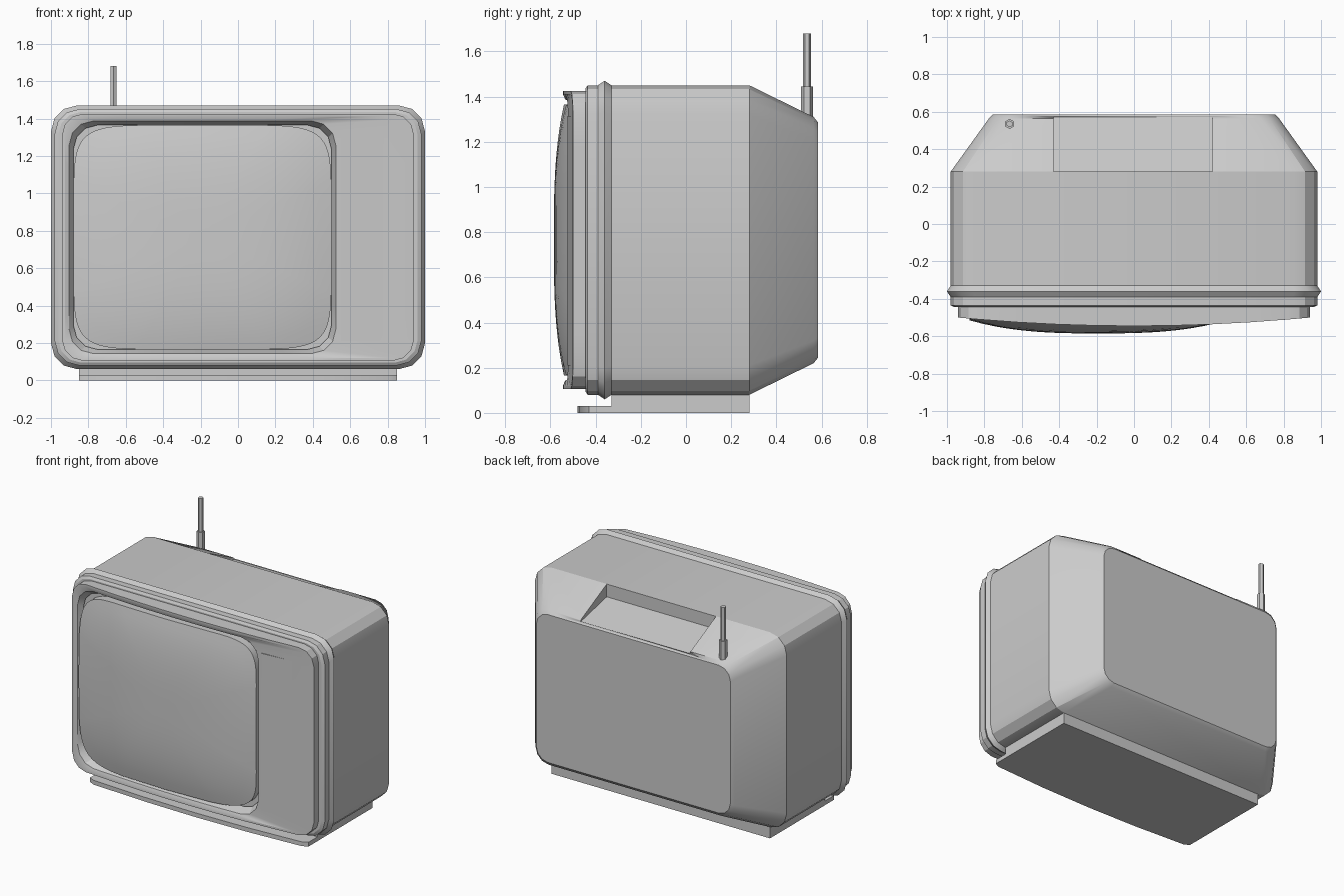
import bpy
import bmesh
from math import radians, cos, sin, pi, tau, copysign

cube = bpy.data.objects.get("Cube")
if cube:
    bpy.data.objects.remove(cube, do_unlink=True)

grey = bpy.data.materials.new("plain grey")
grey.use_nodes = True
grey.diffuse_color = (0.6, 0.6, 0.6, 1)
grey.node_tree.nodes["Principled BSDF"].inputs["Base Color"].default_value = (0.6, 0.6, 0.6, 1)

MID = 0.765          # height of the cabinet centre
SCREEN_X = -0.19     # centre of the picture tube


def loft(name, rings, start=True, end=True, smooth=25):
    """Skin a row of equal-length point rings, with optional end caps."""
    bm = bmesh.new()
    rows = [[bm.verts.new(p) for p in ring] for ring in rings]
    n = len(rows[0])
    for a, b in zip(rows, rows[1:]):
        for i in range(n):
            j = (i + 1) % n
            bm.faces.new((a[i], a[j], b[j], b[i]))
    if start:
        bm.faces.new(rows[0])
    if end:
        bm.faces.new(rows[-1])
    bmesh.ops.recalc_face_normals(bm, faces=bm.faces)
    mesh = bpy.data.meshes.new(name)
    bm.to_mesh(mesh)
    bm.free()
    mesh.materials.append(grey)
    obj = bpy.data.objects.new(name, mesh)
    bpy.context.collection.objects.link(obj)
    bpy.ops.object.select_all(action='DESELECT')
    bpy.context.view_layer.objects.active = obj
    obj.select_set(True)
    bpy.ops.object.shade_smooth_by_angle(angle=radians(smooth))
    return obj


def round_rect(hx, hz, r, y, cx=0, side=1, corner=3):
    """Rounded rectangle in the xz plane; y is a number or a function of x."""
    pts = []
    for k, (sx, sz) in enumerate(((1, 1), (-1, 1), (-1, -1), (1, -1))):
        for i in range(corner + 1):
            a = (k + i / corner) * pi / 2
            pts.append((cx + sx * (hx - r) + r * cos(a), MID + sz * (hz - r) + r * sin(a)))
    out = []
    for i, p in enumerate(pts):
        q = pts[(i + 1) % len(pts)]
        steps = side if i % (corner + 1) == corner else 1
        for s in range(steps):
            t = s / steps
            x, z = (p[0] + (q[0] - p[0]) * t, p[1] + (q[1] - p[1]) * t)
            out.append((x, y(x) if callable(y) else y, z))
    return out


def slab(name, outline, z0, z1):
    """Extrude an xy outline upward."""
    return loft(name, [[(x, y, z) for x, y in outline] for z in (z0, z1)])


# Cabinet with raised trim band and tapered back
cabinet_sections = [
    (0.96, 0.67, 0.12, -0.445), (0.98, 0.685, 0.13, -0.435),
    (0.98, 0.685, 0.13, -0.39), (1.0, 0.705, 0.14, -0.36),
    (0.98, 0.685, 0.13, -0.33), (0.98, 0.685, 0.13, 0.28),
    (0.775, 0.545, 0.10, 0.565), (0.755, 0.52, 0.09, 0.585)]
cabinet = loft("cabinet", [round_rect(*s) for s in cabinet_sections])

# Handle pocket cut into the upper back slope
profile = ((0.281, 1.36), (0.573, 1.295), (0.573, 1.6), (0.281, 1.6))
cutter = loft("handle_cutter", [[(x, y, z) for y, z in profile] for x in (-0.43, 0.42)])
cutter.hide_render = True
cut = cabinet.modifiers.new("handle_pocket", 'BOOLEAN')
cut.operation = 'DIFFERENCE'
cut.solver = 'EXACT'
cut.object = cutter
bpy.context.view_layer.objects.active = cabinet
bpy.ops.object.modifier_apply(modifier=cut.name)
bpy.data.objects.remove(cutter, do_unlink=True)


# Bowed front bezel with an offset screen opening
def bow(x):
    return -0.545 + 0.045 * (x / 0.94) ** 2


loft("bezel", [
    round_rect(0.94, 0.66, 0.11, -0.44, side=8),
    round_rect(0.94, 0.66, 0.11, bow, side=8),
    round_rect(0.925, 0.645, 0.10, bow, side=8),
    round_rect(0.713, 0.622, 0.13, lambda x: bow(x) + 0.01, SCREEN_X, side=8),
    round_rect(0.69, 0.60, 0.13, -0.46, SCREEN_X, side=8)], start=False, end=False)


# Bulging picture tube
def tube_ring(scale, count=64, skirt=False):
    ring = []
    for i in range(count):
        a = tau * i / count
        u, v = (scale * copysign(abs(f) ** 0.3, f) for f in (cos(a), sin(a)))
        y = -0.585 + 0.07 * abs(u) ** 2.8 + 0.045 * abs(v) ** 3
        ring.append((SCREEN_X + 0.69 * u, -0.45 if skirt else y, MID + 0.60 * v))
    return ring


loft("screen", [tube_ring(1, skirt=True)] + [tube_ring(1 - k / 10) for k in range(10)],
     start=False, smooth=40)

# Control panel plate
slab("control_panel", ((0.55, -0.525), (0.80, -0.507), (0.80, -0.49), (0.55, -0.49)), 0.21, 1.315)

# Plinth and its bowed front foot
slab("plinth", ((-0.85, -0.33), (0.85, -0.33), (0.85, 0.28), (-0.85, 0.28)), 0, 0.10)
front = [(0.85, -0.43), (0.81, -0.45), (0.4, -0.473)]
edge = front + [(0, -0.48)] + [(-x, y) for x, y in reversed(front)]
slab("front_foot", [(0.85, -0.33)] + edge + [(-0.85, -0.33)], 0, 0.03)

# Telescopic aerial
for name, r, z0, z1 in (("aerial_socket", 0.027, 1.28, 1.445), ("aerial_rod", 0.018, 1.44, 1.68)):
    slab(name, [(-0.665 + r * sin(tau * i / 6), 0.535 + r * cos(tau * i / 6)) for i in range(6)], z0, z1)
